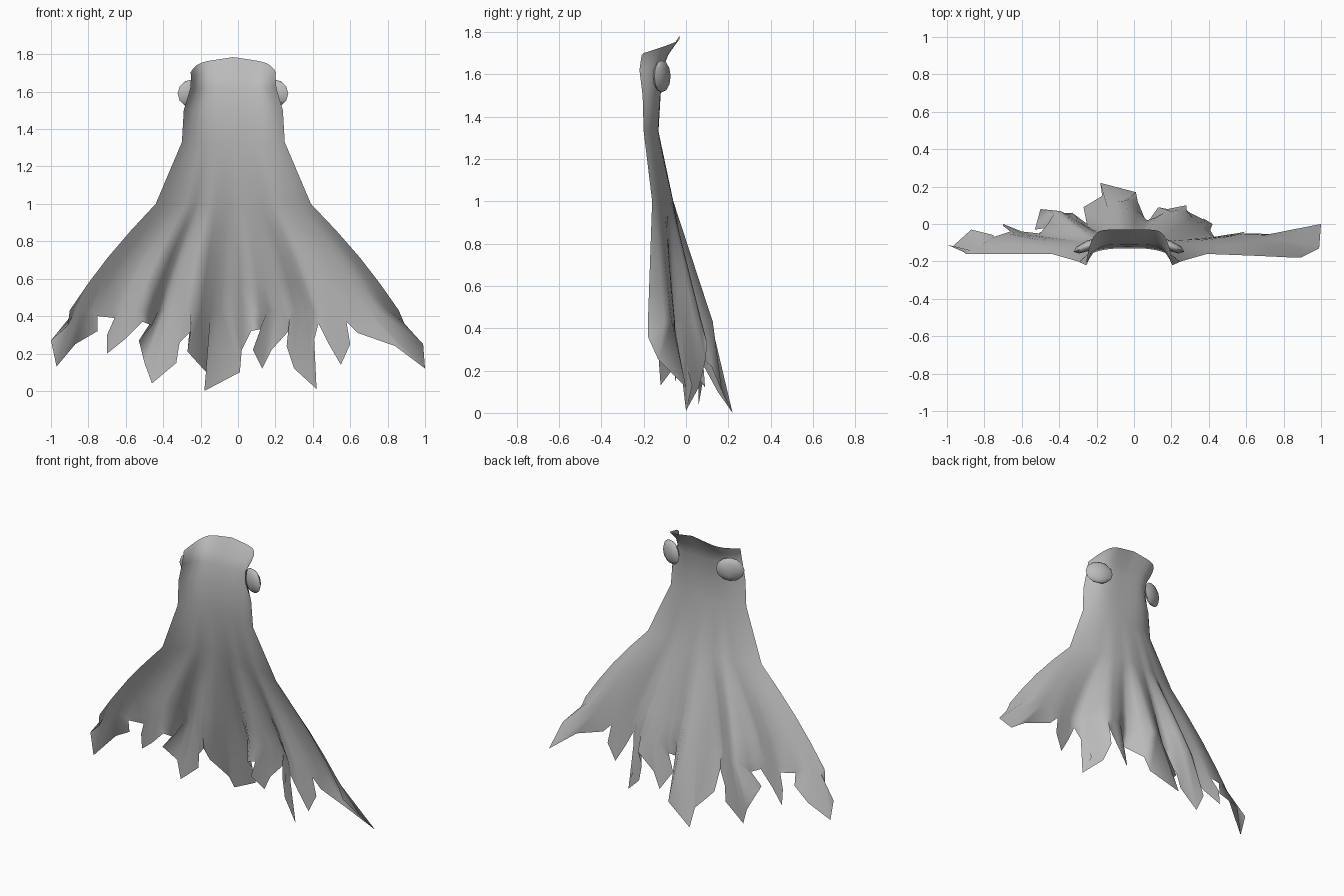
import bpy, bmesh, math
from mathutils import Matrix, Vector

if "Cube" in bpy.data.objects:
    bpy.data.objects.remove(bpy.data.objects["Cube"], do_unlink=True)


def make_material(name, color):
    mat = bpy.data.materials.new(name)
    mat.use_nodes = True
    mat.diffuse_color = color
    mat.node_tree.nodes["Principled BSDF"].inputs["Base Color"].default_value = color
    return mat


def make_object(name, bm, mat):
    mesh = bpy.data.meshes.new(name)
    bm.to_mesh(mesh)
    bm.free()
    mesh.materials.append(mat)
    obj = bpy.data.objects.new(name, mesh)
    bpy.context.collection.objects.link(obj)
    bpy.ops.object.select_all(action="DESELECT")
    obj.select_set(True)
    bpy.context.view_layer.objects.active = obj
    bpy.ops.object.shade_smooth_by_angle(angle=math.radians(80))
    return obj


def interpolate(points, x):
    for (xa, ya), (xb, yb) in zip(points, points[1:]):
        if x <= xb:
            return ya + (yb - ya) * max(0, x - xa) / (xb - xa)
    return points[-1][1]


cloth_grey = make_material("cloth grey", (0.5, 0.5, 0.5, 1))

# Ragged hem, from the right edge of the cape to the left
HEM = [(-.91, -.15, .35), (-1, -.11, .27), (-.97, -.12, .13), (-.87, -.03, .25),
       (-.75, -.06, .32), (-.75, -.07, .4), (-.66, -.04, .39), (-.7, -.01, .3),
       (-.7, 0, .2), (-.6, -.04, .28), (-.51, -.05, .37), (-.46, -.02, .35),
       (-.53, -.03, .27), (-.5, .08, .15), (-.46, .06, .04), (-.33, .06, .15),
       (-.33, .06, .24), (-.25, 0, .32), (-.27, .09, .21), (-.17, .15, .1),
       (-.18, .22, 0), (.01, .17, .1), (.02, .12, .22), (.07, 0, .32),
       (.12, .01, .33), (.08, .02, .22), (.13, .09, .12), (.18, .08, .22),
       (.28, .1, .33), (.26, .09, .24), (.3, .06, .12), (.42, 0, .01),
       (.37, .03, .13), (.43, -.07, .36), (.48, -.06, .26), (.55, -.05, .14),
       (.6, -.04, .25), (.58, -.05, .37), (.64, -.05, .31), (.84, -.06, .24),
       (1, 0, .12), (.99, -.13, .25), (.89, -.18, .36)]

# Notches between the tatters: (hem index, x)
NOTCHES = [(0, -.9), (5, -.75), (6, -.67), (10, -.51), (11, -.46), (17, -.25),
           (23, .07), (24, .12), (28, .28), (33, .43), (37, .58), (42, .86)]

# Pleats just above the hem: (x, y)
FOLDS = [(-.9, -.16), (-.8, -.1), (-.7, -.05), (-.5, -.06), (-.41, .08), (-.25, -.01),
         (-.16, .08), (-.05, .14), (.08, .01), (.16, .06), (.27, .08), (.42, -.07),
         (.6, -.05), (.78, -.07), (.86, -.18)]

# Collar and shoulders: (z, half width, middle y, side y, roundness)
ROWS = [(1.785, .23, -.03, -.2, 8), (1.69, .225, -.085, -.21, 6),
        (1.62, .23, -.11, -.22, 5), (1.5, .265, -.12, -.205, 4),
        (1.33, .275, -.13, -.2, 3), (1.0, .415, -.06, -.16, 2)]
MIDDLE = -.025
PLEAT_Z = .43

# Cape: each column runs from the collar, down a pleat, to one hem point
bm = bmesh.new()
columns = []
for i, hem_point in enumerate(HEM):
    x = interpolate(NOTCHES, i)
    side = (x + .02) / .88
    a = abs(side)
    path = []
    for z, half, y_mid, y_side, power in ROWS:
        drop = .035 * a + .05 * a ** power if z == ROWS[0][0] else 0
        path.append(Vector((MIDDLE + half * side, y_mid + (y_side - y_mid) * a ** power, z - drop)))
    shoulder = path[-1]
    pleat = Vector((x, interpolate(FOLDS, x), PLEAT_Z))
    for t in (.25, .5, .75):
        p = shoulder.lerp(pleat, t)
        p.x += .025 * side * math.sin(math.pi * t)
        path.append(p)
    path += [pleat, Vector(hem_point)]
    columns.append([bm.verts.new(p) for p in path])
for left, right in zip(columns, columns[1:]):
    for j in range(len(left) - 1):
        bm.faces.new((left[j], left[j + 1], right[j + 1], right[j]))
make_object("cape", bm, cloth_grey)

# Clasps: flattened low-poly discs behind the collar on both sides
for name, sign in (("left_clasp", 1), ("right_clasp", -1)):
    bm = bmesh.new()
    bmesh.ops.create_uvsphere(bm, u_segments=8, v_segments=6, radius=1)
    place = (Matrix.Translation((-.027 + sign * .215, -.115, 1.59))
             @ Matrix.Rotation(-sign * math.radians(23), 4, "Z")
             @ Matrix.Diagonal((.088, .028, .076, 1)))
    bmesh.ops.transform(bm, matrix=place, verts=bm.verts)
    make_object(name, bm, cloth_grey)
